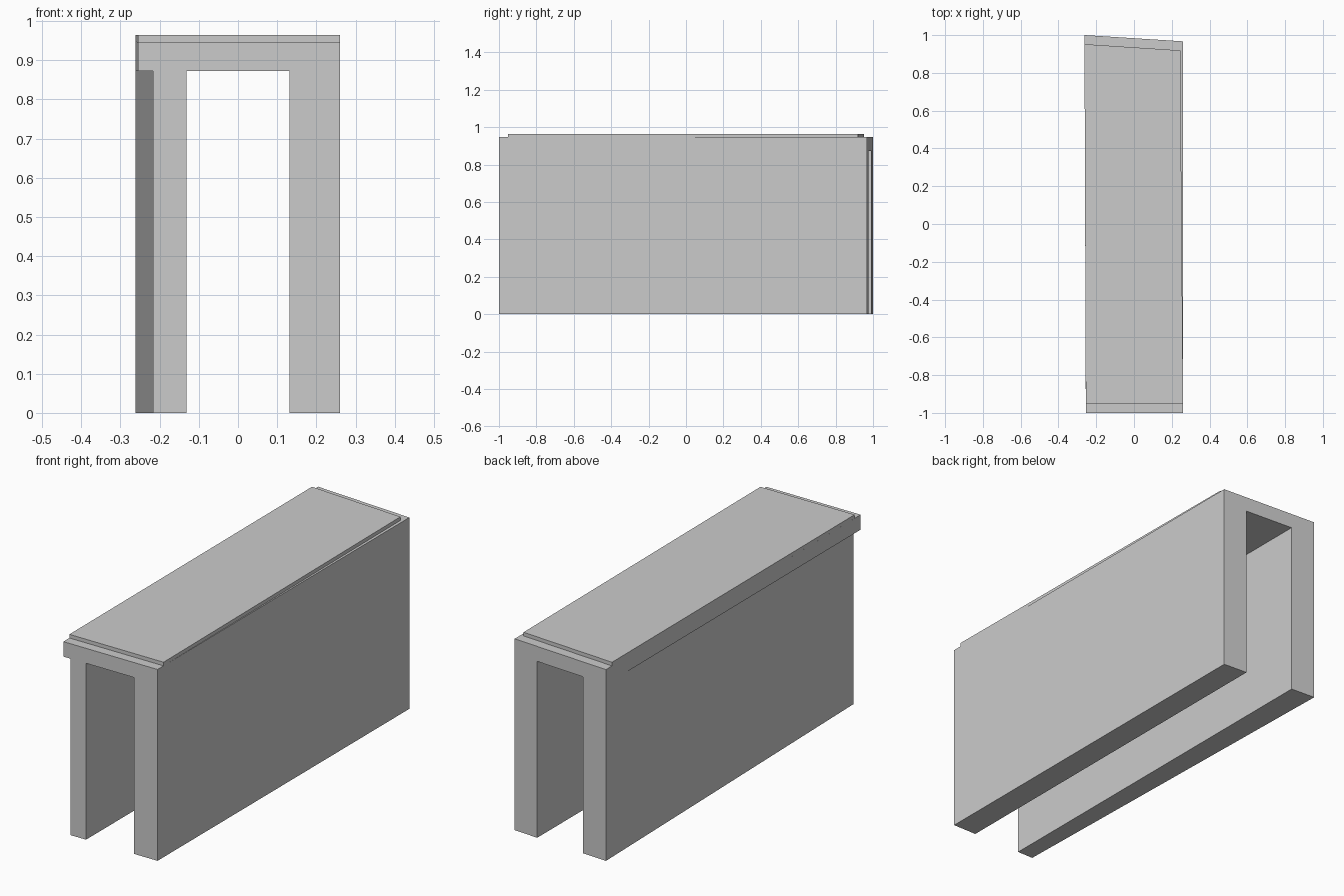
import bpy
import bmesh

if "Cube" in bpy.data.objects:
    bpy.data.objects.remove(bpy.data.objects["Cube"])

HALF = 0.26        # half width of the block
SPAN = 0.131       # half width of the passage
SOFFIT, DECK, TOP = 0.872, 0.946, 0.964


def back_y(x, left_y, right_y):
    """Depth of the skewed back end at a given x."""
    return left_y + (right_y - left_y) * (x + HALF) / (2 * HALF)


def loft(name, front, back, front_y, left_y, right_y):
    """Join a front and a back (x, z) profile into a closed solid."""
    bm = bmesh.new()
    a = [bm.verts.new((x, front_y, z)) for x, z in front]
    b = [bm.verts.new((x, back_y(x, left_y, right_y), z)) for x, z in back]
    bm.faces.new(a)
    bm.faces.new(b[::-1])
    n = len(a)
    for i in range(n):
        j = (i + 1) % n
        bm.faces.new((a[i], b[i], b[j], a[j]))
    bmesh.ops.remove_doubles(bm, verts=bm.verts, dist=1e-5)
    bmesh.ops.recalc_face_normals(bm, faces=bm.faces)
    mesh = bpy.data.meshes.new(name)
    bm.to_mesh(mesh)
    bm.free()
    obj = bpy.data.objects.new(name, mesh)
    bpy.context.collection.objects.link(obj)
    return obj


def arch(wall_x, lintel_x):
    """Square arch: two legs and a lintel, with adjustable left faces."""
    return [(wall_x, 0), (-SPAN, 0), (-SPAN, SOFFIT), (SPAN, SOFFIT),
            (SPAN, 0), (HALF, 0), (HALF, DECK), (lintel_x, DECK),
            (lintel_x, SOFFIT), (wall_x, SOFFIT)]


def slab(left, right):
    return [(left, DECK), (right, DECK), (right, TOP), (left, TOP)]


# Passage walls and lintel: left overhang fades out towards the skewed back
loft("passage_body", arch(-0.217, -0.255), arch(-0.262, -0.262),
     -1.0, 1.0, 0.967)

# Thin roof slab, inset at both ends and tapering along the right side
loft("roof_slab", slab(-0.255, HALF), slab(-0.262, 0.245),
     -0.953, 0.952, 0.918)
